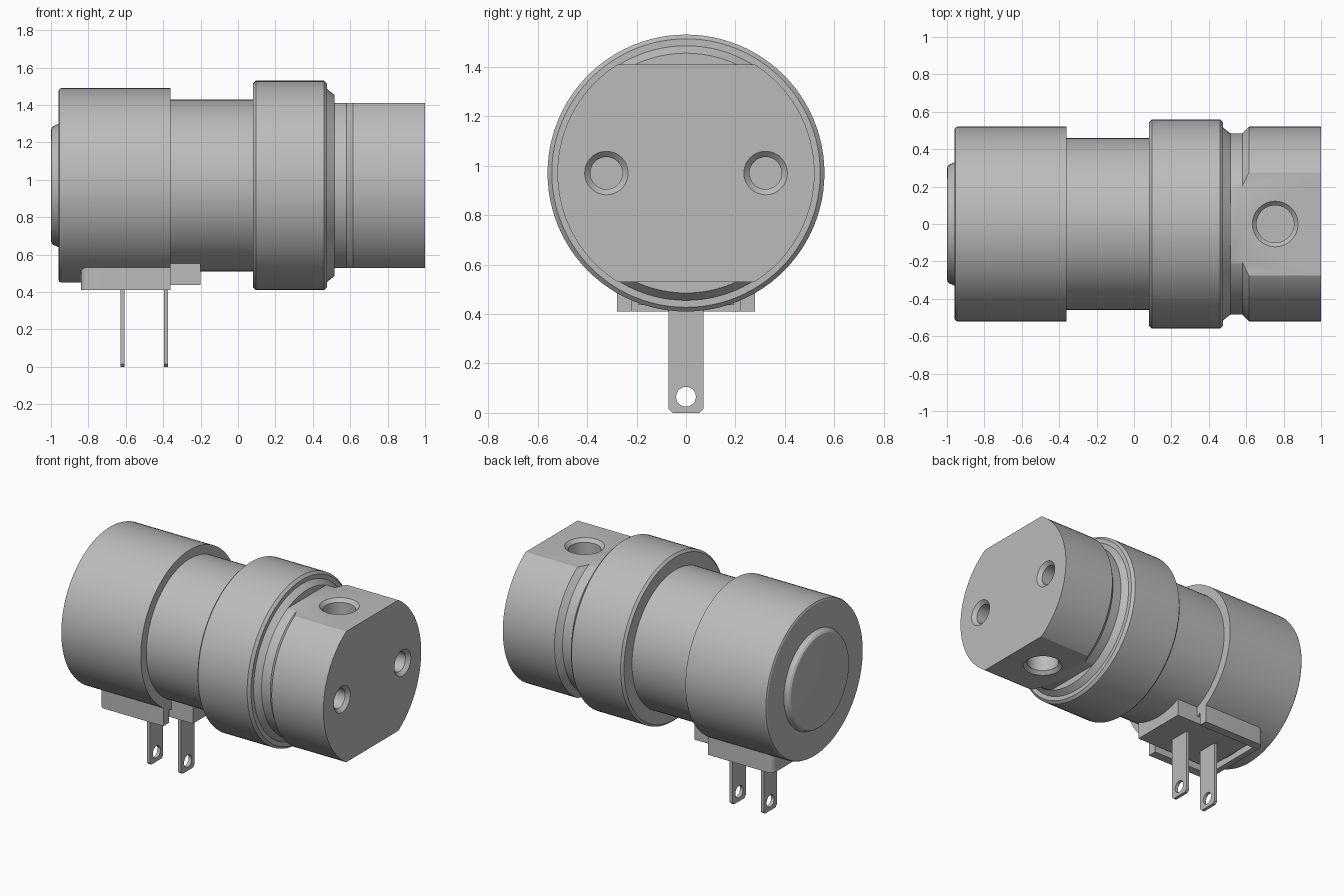
import bpy, bmesh, math
from mathutils import Matrix, Vector

cube = bpy.data.objects.get("Cube")
if cube:
    bpy.data.objects.remove(cube, do_unlink=True)

AXIS_Z = 0.97

grey = bpy.data.materials.new("plain grey")
grey.use_nodes = True
grey.diffuse_color = (0.5, 0.5, 0.5, 1)
grey.node_tree.nodes["Principled BSDF"].inputs["Base Color"].default_value = (0.5, 0.5, 0.5, 1)


def make_object(name, bm):
    bmesh.ops.recalc_face_normals(bm, faces=bm.faces)
    mesh = bpy.data.meshes.new(name)
    bm.to_mesh(mesh)
    bm.free()
    mesh.materials.append(grey)
    obj = bpy.data.objects.new(name, mesh)
    bpy.context.collection.objects.link(obj)
    return obj


def lathe(name, profile, origin, direction, steps=96):
    """Spin (distance, radius) points about a direction, closing both ends."""
    bm = bmesh.new()
    turn = Vector((0, 0, 1)).rotation_difference(Vector(direction)).to_matrix().to_4x4()
    place = Matrix.Translation(origin) @ turn
    rings = []
    for d, r in profile:
        angles = [2 * math.pi * i / steps for i in range(steps)]
        rings.append([bm.verts.new(place @ Vector((r * math.cos(a), r * math.sin(a), d))) for a in angles])
    for low, high in zip(rings, rings[1:]):
        for i in range(steps):
            j = (i + 1) % steps
            bm.faces.new((low[i], low[j], high[j], high[i]))
    bm.faces.new(rings[0])
    bm.faces.new(rings[-1])
    return make_object(name, bm)


def box(name, low, high):
    low, high = Vector(low), Vector(high)
    bm = bmesh.new()
    bmesh.ops.create_cube(bm, size=1)
    for v in bm.verts:
        v.co = (low + high) / 2 + v.co * (high - low)
    return make_object(name, bm)


def cut(obj, cutters):
    """Subtract each cutter, apply the result and discard the cutters."""
    for cutter in cutters:
        mod = obj.modifiers.new("cut", "BOOLEAN")
        mod.operation, mod.solver, mod.object = "DIFFERENCE", "EXACT", cutter
    bpy.context.view_layer.update()
    graph = bpy.context.evaluated_depsgraph_get()
    mesh = bpy.data.meshes.new_from_object(obj.evaluated_get(graph))
    obj.modifiers.clear()
    obj.data = mesh
    for cutter in cutters:
        bpy.data.objects.remove(cutter, do_unlink=True)


def bevel_edges(obj, rule, width, segments):
    bm = bmesh.new()
    bm.from_mesh(obj.data)
    edges = [e for e in bm.edges if rule(e.verts[0].co, e.verts[1].co)]
    bmesh.ops.bevel(bm, geom=edges, offset=width, segments=segments, profile=0.5, affect="EDGES")
    bm.to_mesh(obj.data)
    bm.free()


def hole(origin, direction, radius, rim, depth):
    """Blind hole cutter with a countersunk mouth."""
    flare = rim - radius
    profile = [(-depth, radius), (-flare, radius), (0, rim), (0.05, rim)]
    return lathe("hole_cutter", profile, origin, direction, 48)


centre, along = (0, 0, AXIS_Z), (1, 0, 0)

# Rear housing with its raised end cap
housing = lathe("rear_housing", [
    (-1, 0.295), (-0.997, 0.308), (-0.988, 0.318), (-0.975, 0.322), (-0.96, 0.33),
    (-0.96, 0.505), (-0.955, 0.515), (-0.945, 0.52), (-0.36, 0.52)], centre, along)

# Slimmer middle barrel
barrel = lathe("middle_barrel", [(-0.4, 0.46), (0.12, 0.46)], centre, along)

# Wide collar with chamfered lips
collar = lathe("collar", [
    (0.08, 0.545), (0.095, 0.56), (0.46, 0.56), (0.477, 0.543),
    (0.477, 0.515), (0.515, 0.485)], centre, along)

# Port head: round with two flats, a neck, and drilled ports
head = lathe("port_head", [
    (0.5, 0.485), (0.58, 0.485), (0.615, 0.52), (1, 0.52)], centre, along)
cutters = [box("flat_cutter", (0.4, -1, 1.41), (1.2, 1, 2)),
           box("flat_cutter", (0.4, -1, -0.2), (1.2, 1, 0.53))]
for side in (-1, 1):
    cutters.append(hole((0.755, 0, AXIS_Z + side * 0.44), (0, 0, side), 0.1, 0.122, 0.18))
    cutters.append(hole((1, side * 0.322, AXIS_Z), along, 0.065, 0.088, 0.18))
cut(head, cutters)

# Terminal surround with rounded rear corners, open towards the barrel
surround = box("terminal_surround", (-0.84, -0.28, 0.41), (-0.36, 0.28, 0.62))
bevel_edges(surround, lambda a, b: max(a.x, b.x) < -0.8 and abs(a.z - b.z) > 0.1, 0.04, 6)
cut(surround, [box("recess_cutter", (-0.8, -0.22, 0.3), (-0.2, 0.22, 0.7))])

# Terminal block seated in the surround
block = box("terminal_block", (-0.78, -0.195, 0.437), (-0.2, 0.195, 0.62))

# Two blade terminals with clipped tips and eyelets
blades = []
for name, x in (("rear_terminal", -0.617), ("front_terminal", -0.385)):
    blade = box(name, (x - 0.011, -0.07, 0), (x + 0.011, 0.07, 0.5))
    bevel_edges(blade, lambda a, b: max(a.z, b.z) < 0.01 and abs(a.y - b.y) < 0.01, 0.015, 1)
    cut(blade, [lathe("eyelet_cutter", [(-0.1, 0.04), (0.1, 0.04)], (x, 0, 0.065), along, 32)])
    blades.append(blade)

# Smooth round surfaces, crisp edges
bpy.ops.object.select_all(action="DESELECT")
for obj in (housing, barrel, collar, head, surround, block, *blades):
    obj.select_set(True)
    bpy.context.view_layer.objects.active = obj
bpy.ops.object.shade_smooth_by_angle(angle=math.radians(25))
